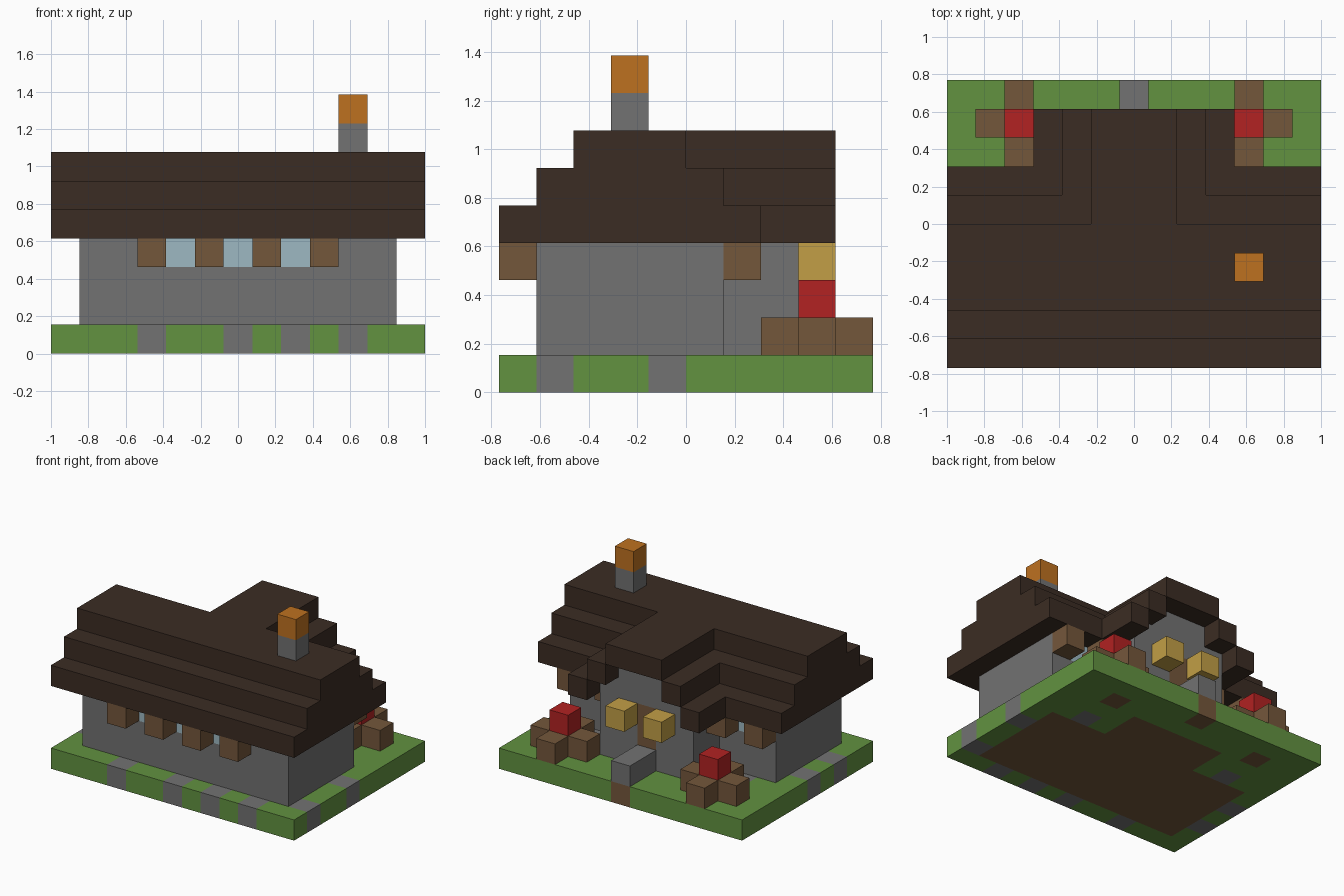
import bpy, bmesh
from mathutils import Vector

if "Cube" in bpy.data.objects:
    bpy.data.objects.remove(bpy.data.objects["Cube"], do_unlink=True)

NX, NY = 13, 10
U = 2 / NX                      # edge of one block
blocks = {}                     # cell -> (part, colour)


def linear(c):
    c /= 255
    return c / 12.92 if c <= 0.04045 else ((c + 0.055) / 1.055) ** 2.4


def material(name, *rgb):
    m = bpy.data.materials.new(name)
    colour = (*[linear(c) for c in rgb], 1)
    m.use_nodes = True
    m.diffuse_color = colour
    m.node_tree.nodes["Principled BSDF"].inputs["Base Color"].default_value = colour
    return m


grass = material("grass green", 98, 146, 64)
stone = material("stone grey", 114, 114, 114)
tiles = material("dark roof brown", 59, 44, 35)
wood = material("wood brown", 116, 87, 59)
petal = material("flower red", 178, 34, 34)
clay = material("chimney orange", 190, 113, 32)
glow = material("lamp yellow", 194, 159, 70)
glass = material("window pale blue", 158, 184, 194)


def fill(part, mat, xs, ys, zs):
    """Fill an inclusive range of cells; later fills replace earlier ones."""
    for i in range(xs[0], xs[-1] + 1):
        for j in range(ys[0], ys[-1] + 1):
            for k in range(zs[0], zs[-1] + 1):
                blocks[i, j, k] = (part, mat)


def both(part, mat, xs, ys, zs):
    """Fill a range and its mirror image in x."""
    fill(part, mat, xs, ys, zs)
    fill(part, mat, [NX - 1 - x for x in reversed(xs)], ys, zs)


# Ground with stepping stones along the edges and a wooden house floor
fill("ground", grass, [0, 12], [0, 9], [0])
for i in (3, 6, 8, 10):
    fill("ground", stone, [i], [0], [0])
for i, j in ((12, 1), (12, 4), (0, 2), (0, 4)):
    fill("ground", stone, [i], [j], [0])
both("ground", stone, [2], [6], [0])
both("ground", wood, [2], [8], [0])
fill("ground", wood, [1, 11], [1, 5], [0])
fill("ground", wood, [4, 8], [6, 7], [0])
fill("ground", wood, [6], [9], [0])

# Stepped roofs of the main house and the rear wing
for s in range(3):
    fill("main_roof", tiles, [0, 12], [2 - s, 4 + s], [6 - s])
for s in range(3):
    fill("wing_roof", tiles, [5 - s, 7 + s], [5, 8], [6 - s])

# Walls and gables fill the space beneath the roofs
fill("house_walls", stone, [1, 11], [1, 5], [1, 4])
fill("house_walls", stone, [1, 11], [2, 4], [5])
fill("wing_walls", stone, [4, 8], [6, 7], [1, 4])
fill("wing_walls", stone, [5, 7], [6, 7], [5])
for cells in ([4, 8], [5, 7]):          # open air below the wing overhang
    for i in range(cells[0], cells[1] + 1):
        blocks.pop((i, 8, 4 if cells[0] == 4 else 5), None)

# Windows between hanging wooden posts
for i in (4, 6, 8):
    fill("windows", glass, [i], [1], [3])
both("windows", glass, [2], [5], [3])
for i in (3, 5, 7, 9):
    fill("window_posts", wood, [i], [0], [3])
for i in (1, 3):
    both("window_posts", wood, [i], [6], [3])

# Door, doorstep and lamps
fill("door", wood, [6], [7], [1, 3])
fill("doorstep", stone, [6], [8, 9], [1])
both("lamps", glow, [5], [8], [3])

# Flower planters: a wooden cross with a red block on top
both("planters", wood, [1, 3], [8], [1])
both("planters", wood, [2], [7, 9], [1])
both("flowers", petal, [2], [8], [2])

# Chimney
fill("chimney", stone, [10], [3], [7])
fill("chimney", clay, [10], [3], [8])


def build(part):
    """Make one object from the exposed block faces of a part."""
    mesh = bpy.data.meshes.new(part)
    mats = []
    bm = bmesh.new()
    for cell, (owner, mat) in blocks.items():
        if owner != part:
            continue
        if mat not in mats:
            mats.append(mat)
        for axis in range(3):
            for side in (0, 1):
                near = list(cell)
                near[axis] += 2 * side - 1
                if tuple(near) in blocks:
                    continue
                a, b = (axis + 1) % 3, (axis + 2) % 3
                corners = []
                for p, q in ((0, 0), (1, 0), (1, 1), (0, 1)):
                    v = Vector(cell)
                    v[axis] += side
                    v[a] += p
                    v[b] += q
                    v -= Vector((NX / 2, NY / 2, 0))
                    corners.append(bm.verts.new(v * U))
                if not side:
                    corners.reverse()
                bm.faces.new(corners).material_index = mats.index(mat)
    bmesh.ops.remove_doubles(bm, verts=bm.verts, dist=U / 100)
    bmesh.ops.dissolve_limit(bm, angle_limit=0.01, verts=bm.verts,
                             edges=bm.edges, delimit={'MATERIAL'})
    bm.to_mesh(mesh)
    bm.free()
    for m in mats:
        mesh.materials.append(m)
    bpy.context.collection.objects.link(bpy.data.objects.new(part, mesh))


for part in dict.fromkeys(owner for owner, _ in blocks.values()):
    build(part)
